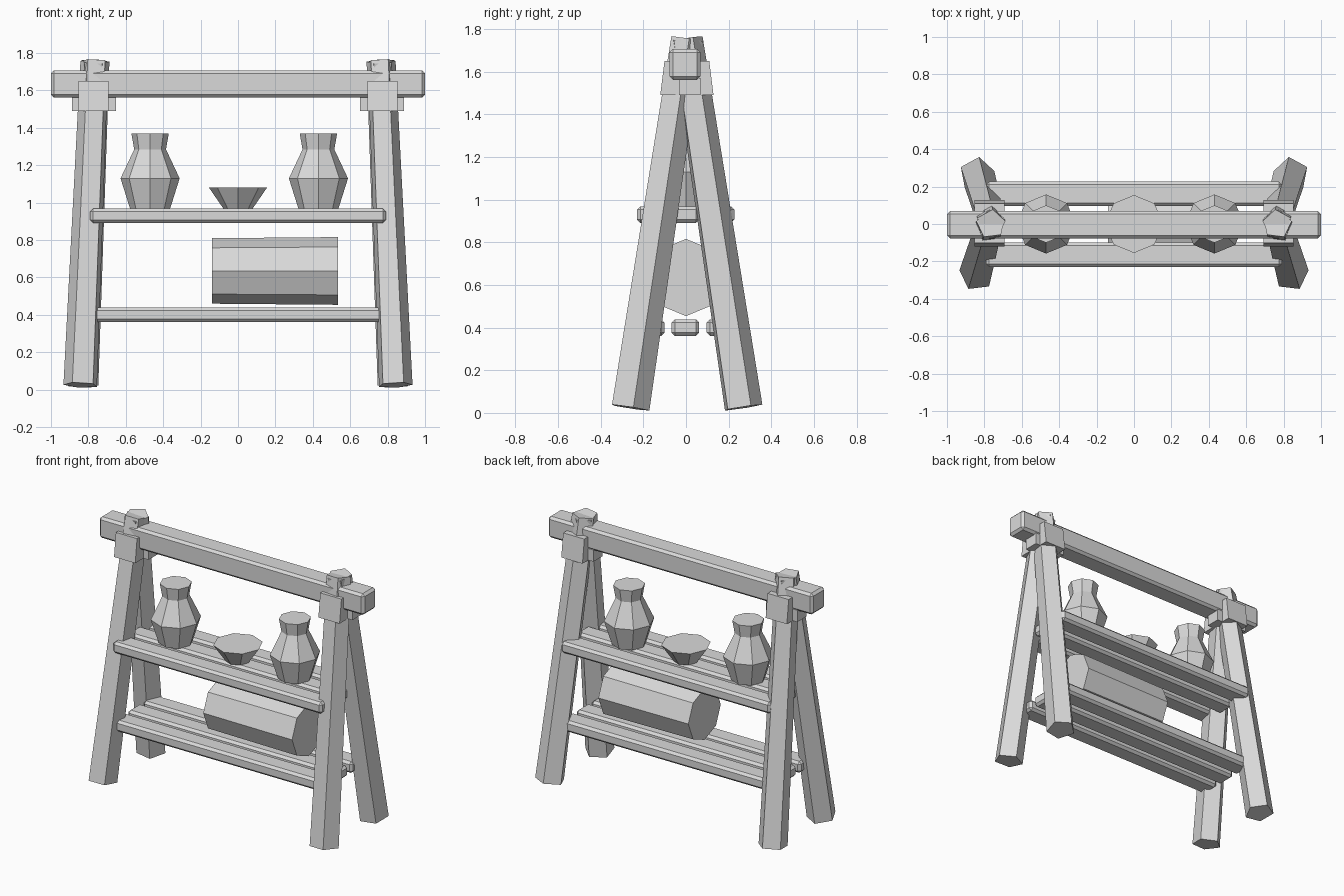
import bpy, bmesh, math
from mathutils import Vector

default = bpy.data.objects.get("Cube")
if default:
    bpy.data.objects.remove(default, do_unlink=True)

grey = bpy.data.materials.new("plain grey")
grey.use_nodes = True
colour = (0.7, 0.7, 0.7, 1)
grey.diffuse_color = colour
grey.node_tree.nodes["Principled BSDF"].inputs["Base Color"].default_value = colour


def finish(name, bm):
    bmesh.ops.recalc_face_normals(bm, faces=bm.faces[:])
    mesh = bpy.data.meshes.new(name)
    bm.to_mesh(mesh)
    bm.free()
    mesh.materials.append(grey)
    obj = bpy.data.objects.new(name, mesh)
    bpy.context.collection.objects.link(obj)
    return obj


def box(name, centre, size, bevel=0, top_depth=1):
    bm = bmesh.new()
    bmesh.ops.create_cube(bm, size=1)
    for v in bm.verts:
        if v.co.z > 0:
            v.co.y *= top_depth
        v.co = Vector(a * b for a, b in zip(v.co, size)) + Vector(centre)
    obj = finish(name, bm)
    if bevel:
        mod = obj.modifiers.new("chamfer", "BEVEL")
        mod.width = bevel
        mod.segments = 1
    return obj


def loft(name, rings, sides, ref=Vector((0, 1, 0)), turn=0):
    """Bridge regular polygons given as (centre, radius), square to the axis."""
    axis = (Vector(rings[-1][0]) - Vector(rings[0][0])).normalized()
    u = (ref - axis * ref.dot(axis)).normalized()
    w = axis.cross(u)
    bm = bmesh.new()
    loops = []
    for centre, radius in rings:
        angles = [turn + math.tau * i / sides for i in range(sides)]
        loops.append([bm.verts.new(Vector(centre) + radius * (u * math.cos(a) + w * math.sin(a)))
                      for a in angles])
    for low, high in zip(loops, loops[1:]):
        for i in range(sides):
            j = (i + 1) % sides
            bm.faces.new((low[i], low[j], high[j], high[i]))
    bm.faces.new(loops[0][::-1])
    bm.faces.new(loops[-1])
    return finish(name, bm)


# Crossed five-sided legs with a collar and strap under the beam
for side, x in (("right", -1), ("left", 1)):
    for end, y in (("front", -1), ("back", 1)):
        loft(f"{end}_{side}_leg",
             [((x * 0.84, y * 0.265, 0.025), 0.095), ((x * 0.765, 0, 1.755), 0.079)],
             5, turn=0.12 * x * y)
    box(f"{side}_collar", (x * 0.772, 0.004, 1.57), (0.16, 0.25, 0.16), top_depth=0.84)
    box(f"{side}_strap", (x * 0.77, 0.017, 1.53), (0.235, 0.1, 0.08))

# Top beam
box("top_beam", (0, -0.004, 1.635), (2, 0.145, 0.145), 0.016)

# Two shelves of three planks
for level, z in (("lower", 0.4), ("upper", 0.93)):
    for i, y in enumerate((-0.165, -0.003, 0.162)):
        box(f"{level}_shelf_plank_{i + 1}", (0, y, z), (1.58, 0.13, 0.078), 0.016)

# Faceted jars and bowl on the upper shelf
jar_profile = ((0.968, 0.107), (1.13, 0.158), (1.285, 0.085), (1.37, 0.1))
for name, x in (("right_jar", -0.47), ("left_jar", 0.43)):
    loft(name, [((x, 0, z), r) for z, r in jar_profile], 8)
loft("bowl", [((0, 0, 0.968), 0.078), ((0, 0, 1.08), 0.155)], 8)

# Rolled bundle on the lower shelf
loft("roll", [((-0.14, 0, 0.635), 0.175), ((0.535, 0, 0.635), 0.181)], 8, ref=Vector((0, 0, 1)))
